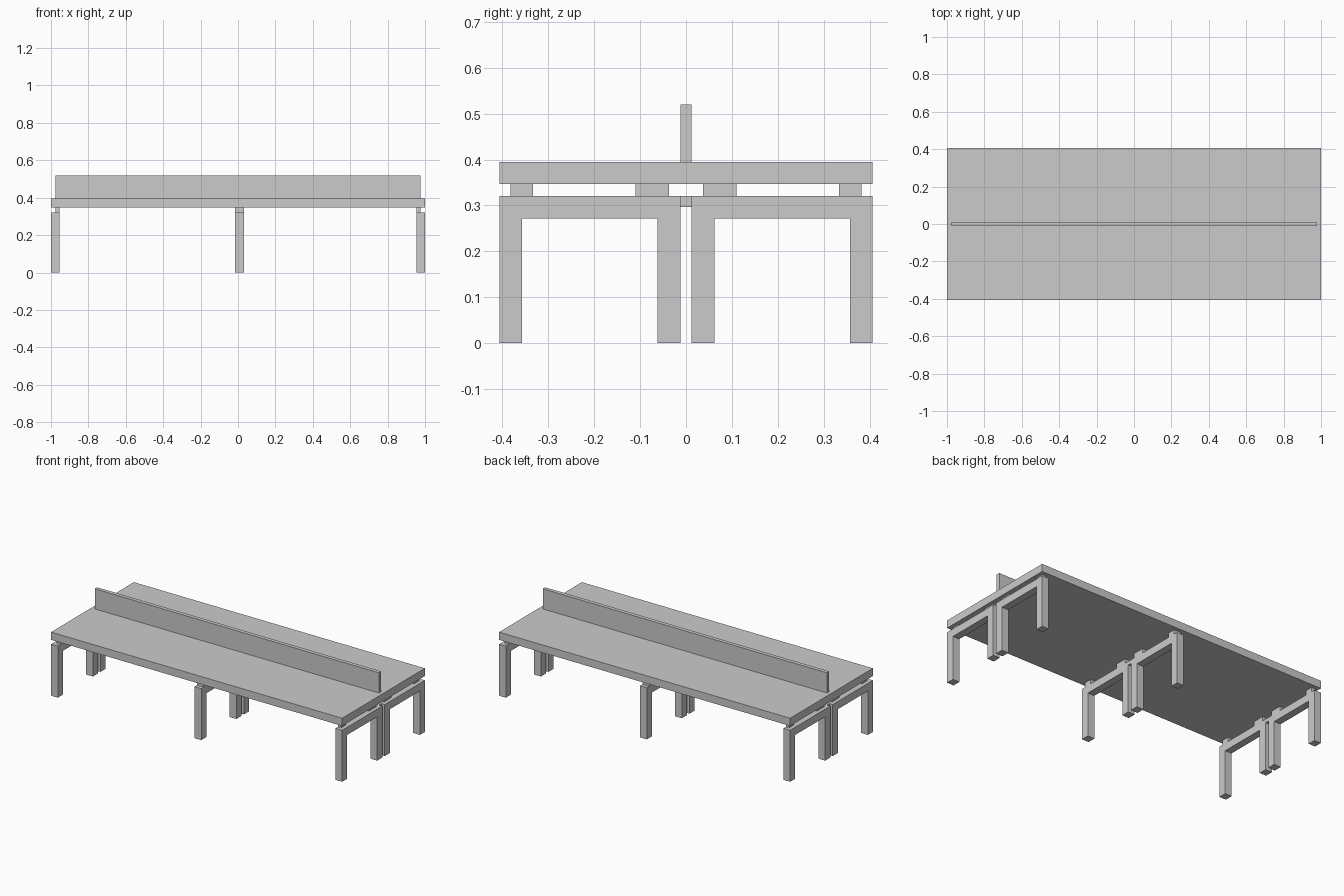
import bpy, bmesh

if "Cube" in bpy.data.objects:
    bpy.data.objects.remove(bpy.data.objects["Cube"])


def prism(name, profile, x0, x1):
    """Extrude a (y, z) outline along x."""
    bm = bmesh.new()
    face = bm.faces.new([bm.verts.new((x0, y, z)) for y, z in profile])
    ext = bmesh.ops.extrude_face_region(bm, geom=[face])
    verts = [v for v in ext["geom"] if isinstance(v, bmesh.types.BMVert)]
    bmesh.ops.translate(bm, verts=verts, vec=(x1 - x0, 0, 0))
    bmesh.ops.recalc_face_normals(bm, faces=bm.faces)
    mesh = bpy.data.meshes.new(name)
    bm.to_mesh(mesh)
    bm.free()
    obj = bpy.data.objects.new(name, mesh)
    bpy.context.collection.objects.link(obj)
    return obj


def box(name, x0, x1, y0, y1, z0, z1):
    return prism(name, [(y0, z0), (y1, z0), (y1, z1), (y0, z1)], x0, x1)


# Shared top and central divider
box("desk_top", -1, 1, -0.406, 0.406, 0.347, 0.395)
box("divider_panel", -0.976, 0.976, -0.012, 0.012, 0.395, 0.52)

# Outline of one leg frame: two legs joined by a beam
FRAME = [(0.012, 0), (0.062, 0), (0.062, 0.272), (0.357, 0.272),
         (0.357, 0), (0.406, 0), (0.406, 0.32), (0.012, 0.32)]

# (name, frame x range, spacer x range)
stations = [("left", -1.0, -0.954, -0.977, -0.954),
            ("middle", -0.015, 0.032, -0.015, 0.032),
            ("right", 0.954, 1.0, 0.954, 0.977)]

for name, x0, x1, s0, s1 in stations:
    # Mirrored front and back leg frames
    for side, s in (("front", -1), ("back", 1)):
        prism(f"{name}_{side}_leg_frame", [(s * y, z) for y, z in FRAME], x0, x1)
        # Spacer blocks between the frame and the top
        for part, a, b in (("inner", 0.037, 0.11), ("outer", 0.333, 0.382)):
            y0, y1 = sorted((s * a, s * b))
            box(f"{name}_{side}_{part}_spacer", s0, s1, y0, y1, 0.32, 0.347)
    # Link joining the two frames
    box(f"{name}_frame_link", s0, s1, -0.012, 0.012, 0.297, 0.32)
